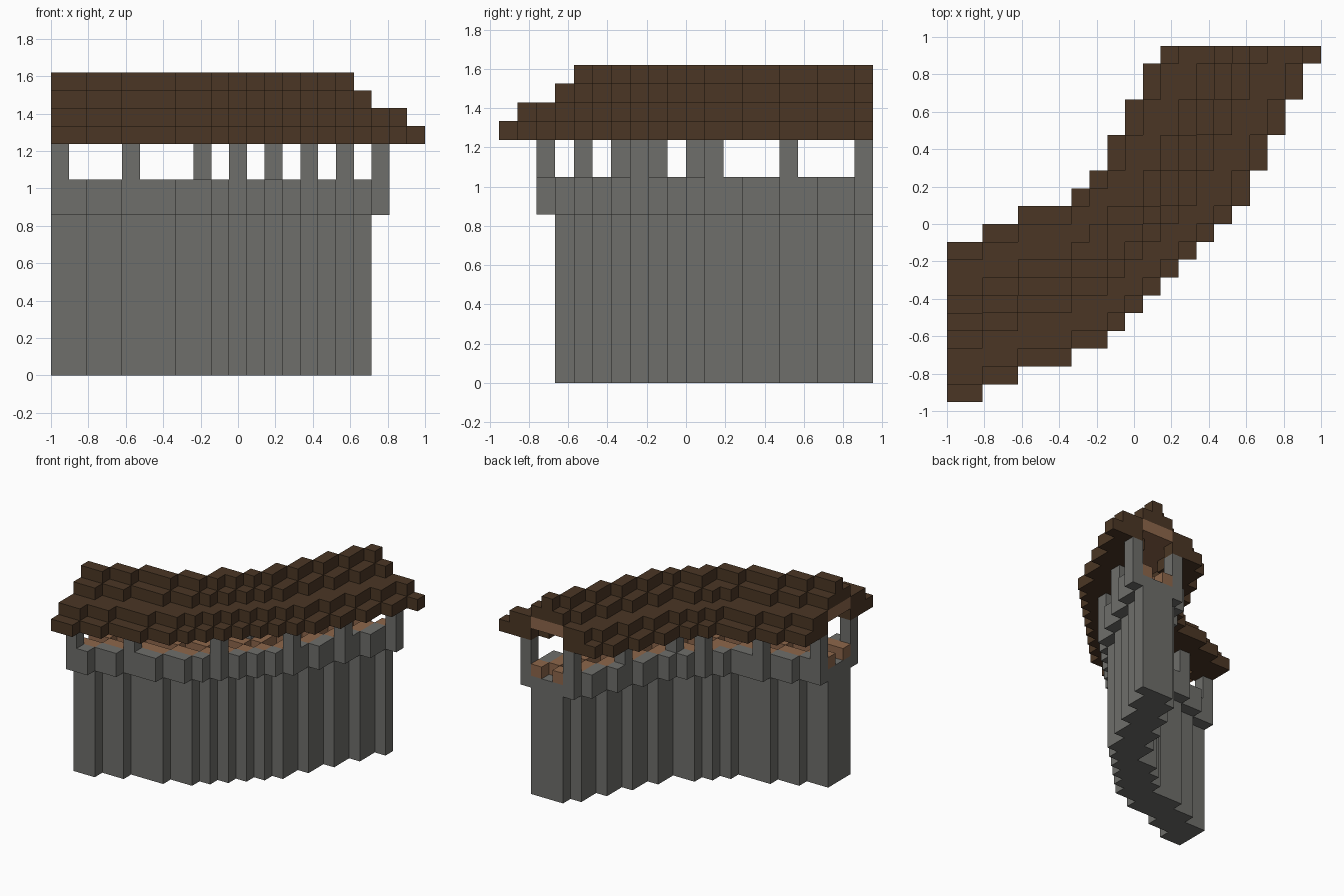
import bpy, bmesh
from mathutils import Vector

old = bpy.data.objects.get("Cube")
if old:
    bpy.data.objects.remove(old)

NX, NY = 21, 20
U = 2 / NX  # block size


def material(name, rgb):
    m = bpy.data.materials.new(name)
    m.use_nodes = True
    m.diffuse_color = (*rgb, 1)
    bsdf = m.node_tree.nodes["Principled BSDF"]
    bsdf.inputs["Base Color"].default_value = (*rgb, 1)
    bsdf.inputs["Roughness"].default_value = 0.9
    return m


stone = material("grey stone", (0.156, 0.156, 0.145))
shingle = material("dark brown shingle", (0.07, 0.037, 0.018))
timber = material("tan timber", (0.27, 0.135, 0.07))

# Centre line of the curved wall: one block per column, then two rows per column
columns = [4, 4, 5, 5, 6, 6, 6, 7, 7, 8, 9, 10]
spine = list(enumerate(columns)) + [(9, 9)]
spine += [(12 + (j - 11) // 2, j) for j in range(11, NY)]


def steps(i, j):
    """Block steps from the centre line."""
    return min(abs(i - a) + abs(j - b) for a, b in spine)


DIST = {(i, j): steps(i, j) for i in range(NX) for j in range(NY)}


def band(inner, outer):
    return {c for c, d in DIST.items() if inner <= d <= outer}


def slab(name, cells, k0, k1, mat):
    """Extrude a set of plan blocks between two block levels."""
    bm = bmesh.new()

    def quad(*pts):
        bm.faces.new([bm.verts.new(Vector((x - NX / 2, y - NY / 2, z)) * U)
                      for x, y, z in pts])

    for i, j in cells:
        ring = [(i, j), (i + 1, j), (i + 1, j + 1), (i, j + 1)]
        quad(*[(*p, k1) for p in ring])
        quad(*[(*p, k0) for p in reversed(ring)])
        sides = [(0, -1), (1, 0), (0, 1), (-1, 0)]
        for s, (di, dj) in enumerate(sides):
            if (i + di, j + dj) not in cells:
                a, b = ring[s], ring[(s + 1) % 4]
                quad((*a, k0), (*b, k0), (*b, k1), (*a, k1))
    bmesh.ops.remove_doubles(bm, verts=bm.verts, dist=U / 100)
    mesh = bpy.data.meshes.new(name)
    bm.to_mesh(mesh)
    bm.free()
    mesh.materials.append(mat)
    ob = bpy.data.objects.new(name, mesh)
    bpy.context.collection.objects.link(ob)
    return ob


# Stone wall, overhanging parapet and walkway
slab("wall_base", band(0, 1), 0, 9, stone)
slab("walkway_deck", band(0, 2), 9, 10, stone)
slab("parapet", band(2, 2), 10, 11, stone)
slab("timber_ledges", band(1, 1), 10, 11, timber)

# Pillars in pairs either side of the walkway
pairs = [((0, 2), (0, 6)), ((4, 4), (4, 8)), ((10, 7), (8, 10)),
         ((14, 11), (10, 11)), ((16, 15), (12, 15)), ((18, 19), (14, 19))]
for n, (outer, inner) in enumerate(pairs, 1):
    slab(f"outer_pillar_{n}", {outer}, 11, 13, stone)
    slab(f"inner_pillar_{n}", {inner}, 11, 13, stone)

# Stepped roof, hollow over the walkway with a timber ceiling
slab("roof_eaves", band(2, 4), 13, 14, shingle)
slab("roof_middle", band(2, 3), 14, 15, shingle)
slab("timber_ceiling", band(0, 1), 14, 15, timber)
slab("roof_upper", band(0, 1), 15, 16, shingle)
slab("roof_ridge", band(0, 0), 16, 17, shingle)
